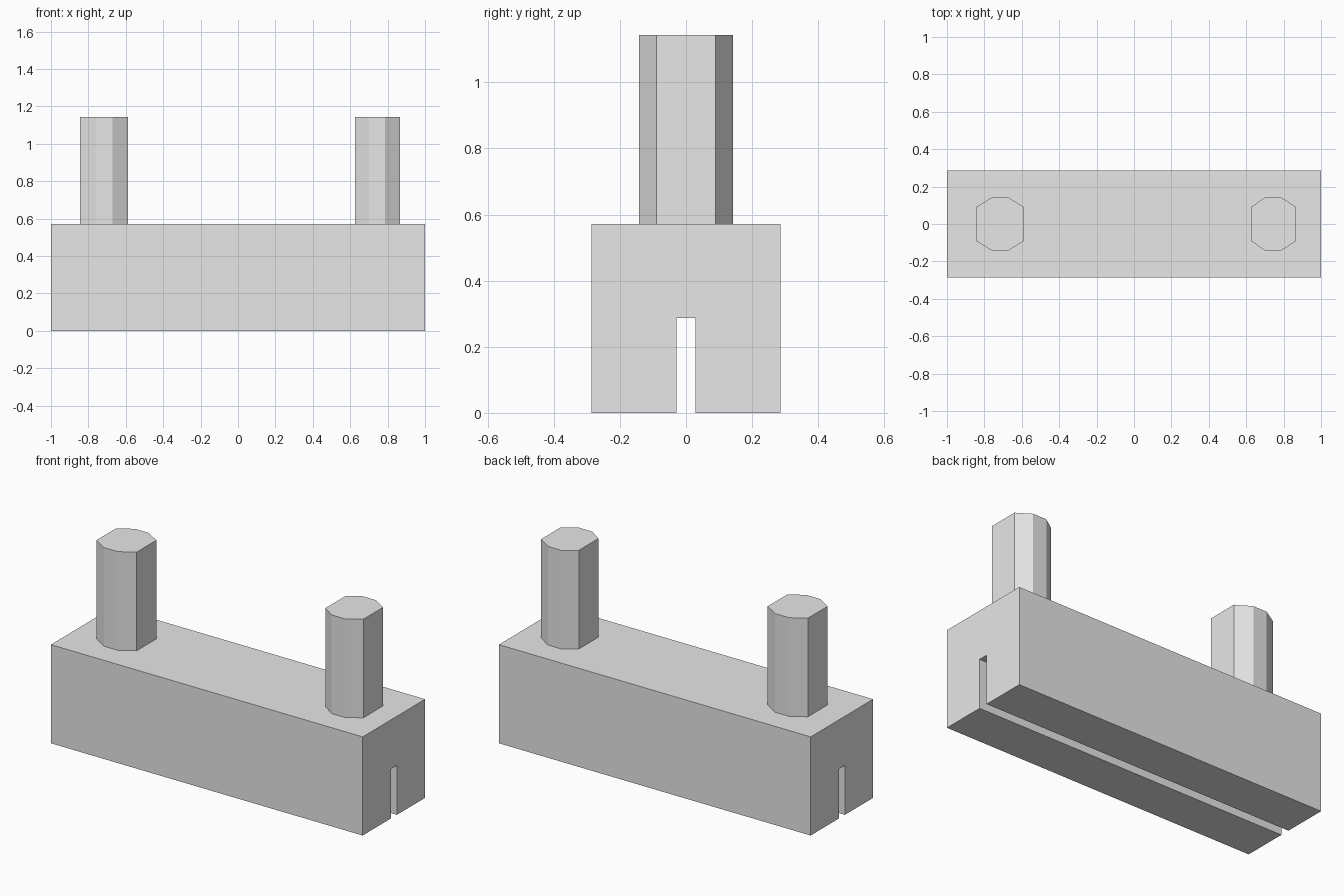
import bpy
import bmesh

cube = bpy.data.objects.get("Cube")
if cube:
    bpy.data.objects.remove(cube, do_unlink=True)

# Single grey material
grey = bpy.data.materials.new("light grey")
grey.use_nodes = True
colour = (0.8, 0.8, 0.8, 1)
grey.diffuse_color = colour
grey.node_tree.nodes["Principled BSDF"].inputs["Base Color"].default_value = colour


def prism(name, outline, offset):
    """Extrude a flat outline along an offset vector into a solid."""
    bm = bmesh.new()
    face = bm.faces.new([bm.verts.new(p) for p in outline])
    result = bmesh.ops.extrude_face_region(bm, geom=[face], use_keep_orig=True)
    moved = [v for v in result["geom"] if isinstance(v, bmesh.types.BMVert)]
    bmesh.ops.translate(bm, vec=offset, verts=moved)
    bmesh.ops.recalc_face_normals(bm, faces=bm.faces)
    mesh = bpy.data.meshes.new(name)
    bm.to_mesh(mesh)
    bm.free()
    mesh.materials.append(grey)
    obj = bpy.data.objects.new(name, mesh)
    bpy.context.collection.objects.link(obj)
    return obj


# Block with a slot running along the underside
half, height, slot, slot_top = 0.286, 0.572, 0.028, 0.287
side = [(slot, slot_top), (slot, 0), (half, 0), (half, height)]
section = side + [(-y, z) for y, z in reversed(side)]
prism("slotted_block", [(-1, y, z) for y, z in section], (2, 0, 0))


# Upright pegs with an eight-sided cross-section
def peg(name, x_left, x_right, flat_left, flat_right):
    depth, shoulder = 0.142, 0.09
    front = [(x_left, -shoulder), (flat_left, -depth),
             (flat_right, -depth), (x_right, -shoulder)]
    outline = front + [(x, -y) for x, y in reversed(front)]
    prism(name, [(x, y, height) for x, y in outline], (0, 0, 0.572))


peg("right_peg", -0.845, -0.587, -0.76, -0.672)
peg("left_peg", 0.625, 0.867, 0.70, 0.787)
